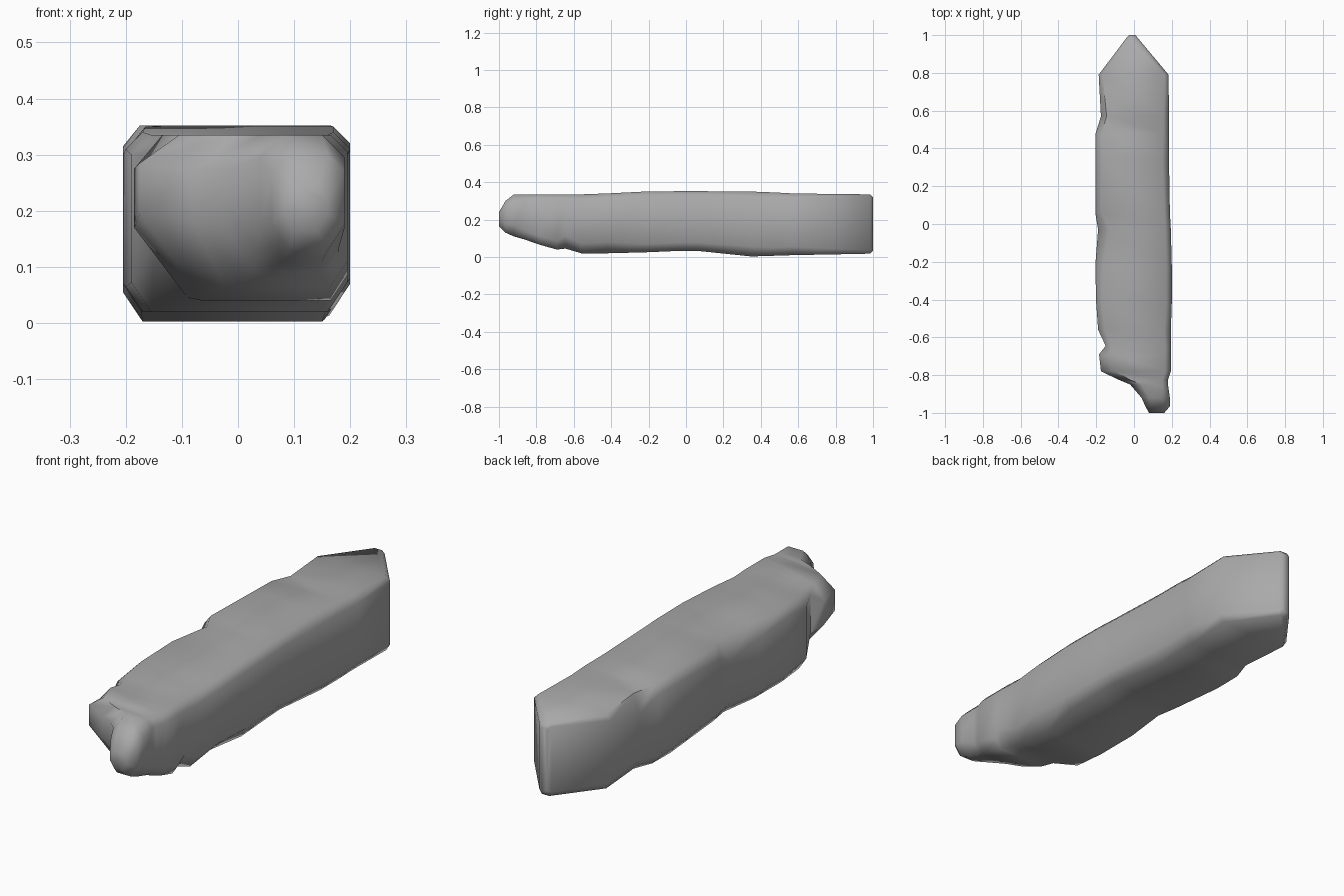
import bpy
import bmesh

default_cube = bpy.data.objects.get("Cube")
if default_cube:
    bpy.data.objects.remove(default_cube, do_unlink=True)

# One flat stone colour
stone = bpy.data.materials.new("grey stone")
stone.use_nodes = True
grey = (0.4, 0.4, 0.4, 1)
stone.diffuse_color = grey
stone.node_tree.nodes["Principled BSDF"].inputs["Base Color"].default_value = grey


def section(y, left, right, bottom, top, bevel=0.03, notch=None, chip=None, undercut=None):
    """Eight-sided cross-section; notch cuts the upper left corner,
    chip the lower left one and undercut the lower right one."""
    nx, nz = notch or (bevel, bevel)
    cx, cz = chip or (bevel, bevel * 1.5)
    ux, uz = undercut or (bevel, bevel * 1.5)
    outline = [
        (left + cx, bottom), (right - ux, bottom),
        (right, bottom + uz), (right, top - bevel),
        (right - bevel, top), (left + nx, top),
        (left, top - nz), (left, bottom + cz),
    ]
    return [(x, y, z) for x, z in outline]


def loft(name, sections, material):
    """Join cross-sections into one closed, smooth-shaded body."""
    bm = bmesh.new()
    rings = [[bm.verts.new(p) for p in s] for s in sections]
    for near, far in zip(rings, rings[1:]):
        for i in range(len(near)):
            j = (i + 1) % len(near)
            bm.faces.new((near[i], near[j], far[j], far[i]))
    bm.faces.new(rings[0])
    bm.faces.new(rings[-1])
    bmesh.ops.recalc_face_normals(bm, faces=bm.faces)
    mesh = bpy.data.meshes.new(name)
    bm.to_mesh(mesh)
    bm.free()
    mesh.materials.append(material)
    obj = bpy.data.objects.new(name, mesh)
    bpy.context.collection.objects.link(obj)
    bpy.ops.object.select_all(action="DESELECT")
    obj.select_set(True)
    bpy.context.view_layer.objects.active = obj
    bpy.ops.object.shade_smooth_by_angle(angle=1.0)
    return obj


# Broken front end: a long finger on one side, a shorter stub on the other
broken_end = [
    section(-1.0, 0.08, 0.16, 0.165, 0.24, 0.02),
    section(-0.965, 0.06, 0.19, 0.13, 0.3, 0.03),
    section(-0.92, 0.04, 0.19, 0.11, 0.335, 0.04),
    section(-0.85, -0.02, 0.18, 0.09, 0.335, 0.03, notch=(0.06, 0.06), chip=(0.05, 0.08)),
    section(-0.825, -0.08, 0.18, 0.08, 0.335, 0.03, notch=(0.06, 0.06), chip=(0.1, 0.1)),
    section(-0.78, -0.175, 0.195, 0.065, 0.335, 0.03, notch=(0.07, 0.05), chip=(0.15, 0.13)),
    section(-0.69, -0.185, 0.195, 0.04, 0.335, 0.03, notch=(0.05, 0.06), chip=(0.12, 0.13)),
    section(-0.645, -0.15, 0.195, 0.045, 0.335, 0.03, chip=(0.06, 0.09), undercut=(0.06, 0.07)),
]

# Worn shaft with chipped left edge
shaft = [
    section(-0.56, -0.19, 0.195, 0.02, 0.335, 0.035),
    section(-0.42, -0.2, 0.2, 0.02, 0.34, undercut=(0.07, 0.06)),
    section(-0.22, -0.205, 0.2, 0.025, 0.35, notch=(0.04, 0.05)),
    section(-0.03, -0.19, 0.195, 0.033, 0.352, notch=(0.06, 0.09)),
    section(0.06, -0.205, 0.19, 0.033, 0.352, notch=(0.03, 0.04)),
    section(0.35, -0.205, 0.185, 0.003, 0.35, 0.035),
    section(0.48, -0.203, 0.185, 0.007, 0.345),
    section(0.57, -0.175, 0.185, 0.01, 0.34, notch=(0.03, 0.08)),
]

# Wedge-shaped back end
wedge = [
    section(0.79, -0.187, 0.183, 0.014, 0.337, 0.02),
    section(0.985, -0.04, 0.02, 0.018, 0.335, 0.012),
    section(1.0, -0.025, 0.008, 0.035, 0.32, 0.008),
]

loft("stone_shard", broken_end + shaft + wedge, stone)
